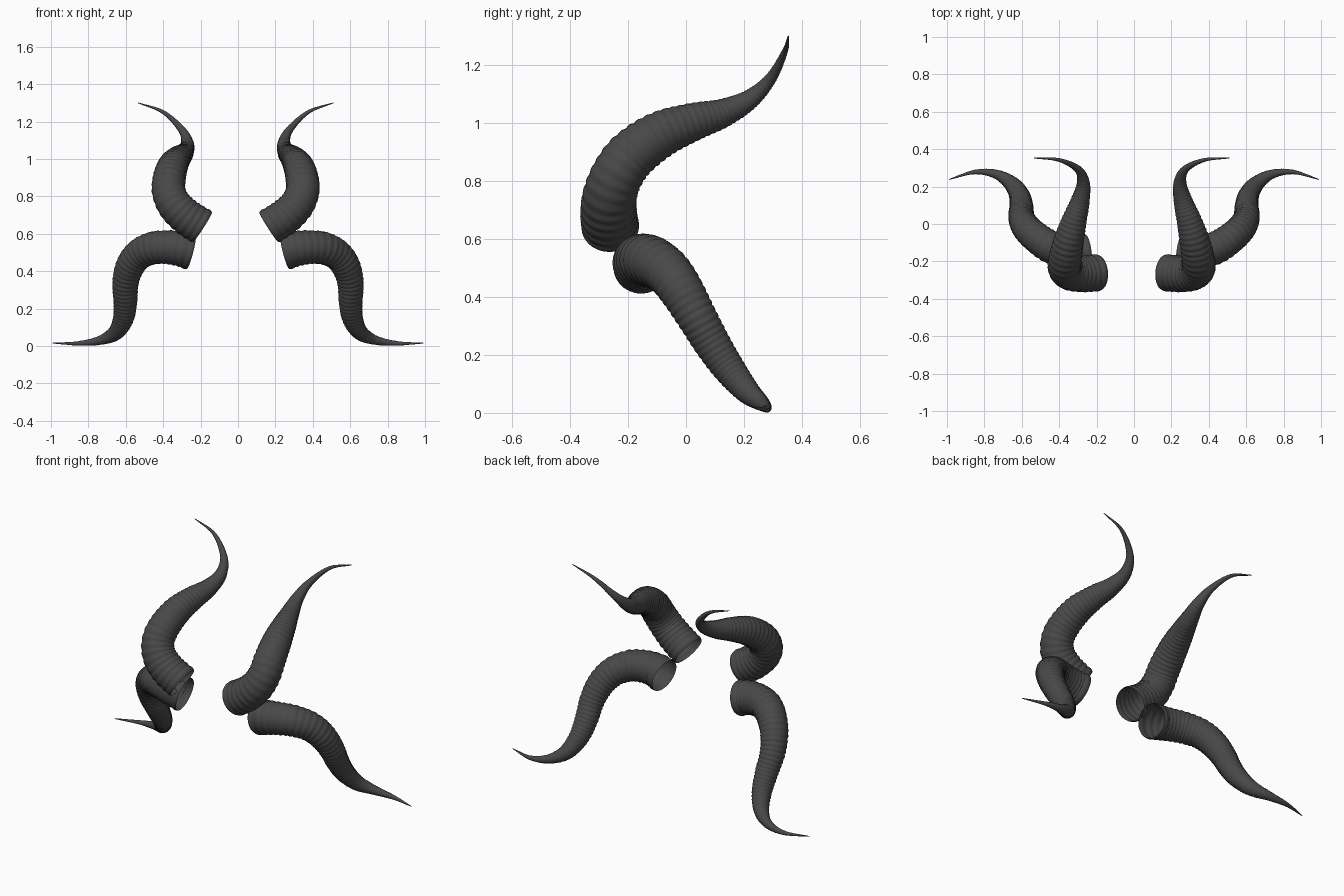
import bpy, bmesh, math
from mathutils import Vector

if "Cube" in bpy.data.objects:
    bpy.data.objects.remove(bpy.data.objects["Cube"])

SIDES = 28

# Centre line of each horn: x, y, z, radius (right-hand side)
UPPER = [(.165, -.26, .635, .098), (.25, -.267, .69, .096), (.315, -.262, .755, .092),
         (.345, -.235, .825, .089), (.343, -.185, .892, .087), (.324, -.09, .96, .080),
         (.294, .02, 1.003, .066), (.262, .125, 1.034, .050), (.246, .22, 1.082, .034),
         (.275, .293, 1.155, .020), (.375, .342, 1.25, .010), (.51, .353, 1.30, .002)]
LOWER = [(.25, -.15, .505, .099), (.31, -.157, .52, .094), (.385, -.145, .528, .089),
         (.46, -.115, .522, .086), (.53, -.065, .488, .081), (.578, -.017, .424, .076),
         (.602, .035, .335, .069), (.602, .09, .24, .063), (.612, .15, .15, .055),
         (.653, .213, .073, .042), (.735, .265, .031, .025), (.85, .278, .014, .012),
         (.99, .238, .015, .002)]


def spline(points, steps=40):
    """Smooth path through the points, with radius as a fourth component."""
    p = [Vector(q) for q in points]
    p = [p[0] * 2 - p[1]] + p + [p[-1] * 2 - p[-2]]
    out = []
    for a, b, c, d in zip(p, p[1:], p[2:], p[3:]):
        for k in range(steps):
            t = k / steps
            out.append(.5 * (2 * b + (c - a) * t + (2 * a - 5 * b + 4 * c - d) * t * t
                             + (3 * b - a - 3 * c + d) * t ** 3))
    return out + [p[-2]]


def horn(name, points, side, shift):
    path = spline(points)
    # Ridge phase advances with length, with tighter ridges on the thin end
    phase, rings, last = 0, [], -1
    for i, q in enumerate(path):
        if i:
            phase += (q.xyz - path[i - 1].xyz).length / max(.36 * q.w, .012)
        if phase - last >= .2 or i == len(path) - 1:
            tangent = (path[min(i + 1, len(path) - 1)].xyz - path[max(i - 1, 0)].xyz).normalized()
            rings.append((q.xyz, q.w, tangent, phase))
            last = phase
    bm = bmesh.new()
    normal = Vector((0, 1, 0))
    loops = []
    for centre, r, tangent, ph in rings:
        normal = (normal - tangent * normal.dot(tangent)).normalized()
        other = tangent.cross(normal)
        # Rounded ridges with narrow grooves
        r *= .965 + .06 * abs(math.sin(math.pi * ph))
        loop = []
        for k in range(SIDES):
            a = math.tau * k / SIDES
            v = centre + (normal * math.cos(a) + other * math.sin(a)) * r
            loop.append(bm.verts.new((side * v.x + shift, v.y, max(v.z, 0))))
        loops.append(loop)
    for a, b in zip(loops, loops[1:]):
        for k in range(SIDES):
            j = (k + 1) % SIDES
            f = [a[k], a[j], b[j], b[k]]
            bm.faces.new(f if side > 0 else f[::-1])
    # Closed tip, open root
    bm.faces.new(loops[-1] if side > 0 else loops[-1][::-1])
    for f in bm.faces:
        f.smooth = True
    mesh = bpy.data.meshes.new(name)
    bm.to_mesh(mesh)
    bm.free()
    mesh.materials.append(dark)
    bpy.context.collection.objects.link(bpy.data.objects.new(name, mesh))


dark = bpy.data.materials.new("dark_horn")
dark.diffuse_color = (.065, .065, .065, 1)
dark.use_nodes = True
dark.node_tree.nodes["Principled BSDF"].inputs["Base Color"].default_value = dark.diffuse_color

# Upper pair sits slightly off centre, lower pair is symmetric
for side, label in ((1, "right"), (-1, "left")):
    horn("upper_horn_" + label, UPPER, side, 0 if side > 0 else -.025)
    horn("lower_horn_" + label, LOWER, side, 0)
